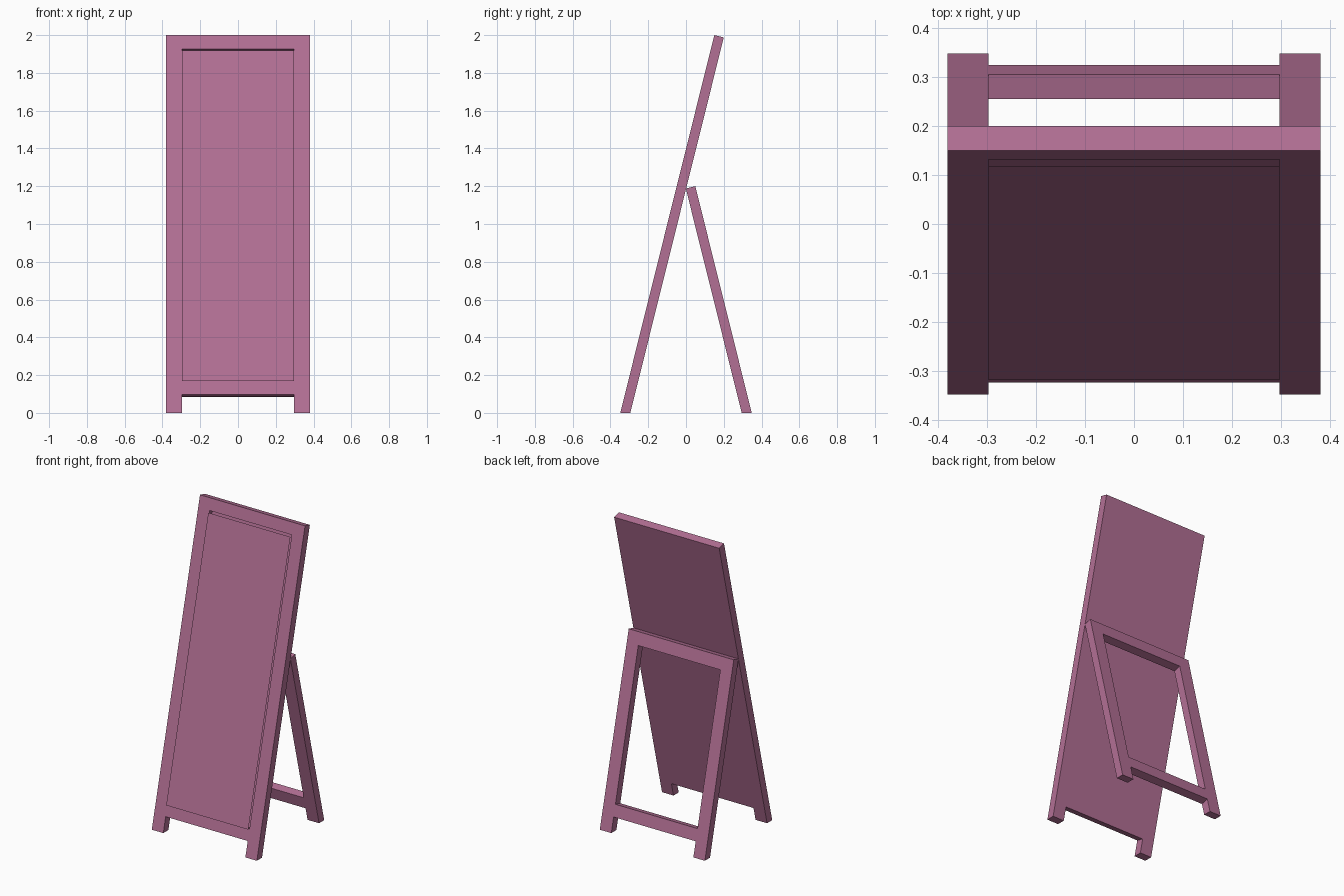
import bpy, bmesh, math

if "Cube" in bpy.data.objects:
    bpy.data.objects.remove(bpy.data.objects["Cube"])

TAN = 0.249                       # lean of both frames
A = math.atan(TAN)
SIN, COS = math.sin(A), math.cos(A)
THICK = 0.0515
Y0 = -0.348                       # outer face of a frame where it meets the ground
XS = [-0.38, -0.297, 0.297, 0.38]

mat = bpy.data.materials.new("painted_wood")
mat.diffuse_color = (0.45, 0.16, 0.30, 1)
mat.use_nodes = True
mat.node_tree.nodes["Principled BSDF"].inputs["Base Color"].default_value = mat.diffuse_color


def leaning(x, z, t, side):
    """Point on a leaning frame: z on the outer face, t is the depth behind it."""
    if z == 0:                    # feet are cut level with the ground
        return (x, side * (Y0 + t / COS), 0)
    return (x, side * (Y0 + z * TAN + t * COS), z - t * SIN)


def finish(name, bm):
    me = bpy.data.meshes.new(name)
    bm.to_mesh(me)
    bm.free()
    me.materials.append(mat)
    ob = bpy.data.objects.new(name, me)
    bpy.context.collection.objects.link(ob)
    return ob


def leaning_frame(name, zs, centre_depth, side):
    """Frame of stiles and rails; the centre is sunk to centre_depth (THICK = open)."""
    bm = bmesh.new()
    verts = {}

    def v(i, j, t):
        if (i, j, t) not in verts:
            verts[i, j, t] = bm.verts.new(leaning(XS[i], zs[j], t, side))
        return verts[i, j, t]

    def depth(i, j):
        if not (0 <= i < 3 and 0 <= j < 4) or (i, j) == (1, 0):
            return THICK          # outside, or the notch between the feet
        return centre_depth if (i, j) == (1, 2) else 0

    def wall(p, q, a, b):
        if a != b:
            bm.faces.new([v(*p, a), v(*q, a), v(*q, b), v(*p, b)])

    for i in range(-1, 3):
        for j in range(-1, 4):
            d = depth(i, j)
            if d < THICK:
                ring = [(i, j), (i + 1, j), (i + 1, j + 1), (i, j + 1)]
                bm.faces.new([v(*p, d) for p in ring])
                bm.faces.new([v(*p, THICK) for p in reversed(ring)])
            if 0 <= j:
                wall((i + 1, j), (i + 1, j + 1), d, depth(i + 1, j))
            if 0 <= i:
                wall((i, j + 1), (i + 1, j + 1), d, depth(i, j + 1))
    bmesh.ops.recalc_face_normals(bm, faces=bm.faces)
    bmesh.ops.dissolve_limit(bm, angle_limit=0.01, verts=bm.verts, edges=bm.edges)
    return finish(name, bm)


# Tall front board with a shallow recess
leaning_frame("front_board", [0, 0.098, 0.17, 1.926, 2.0], 0.03, 1)

# Open rear support, leaning the other way
leaning_frame("rear_support", [0, 0.096, 0.172, 1.12, 1.2], THICK, -1)

# Thin writing sheet just ahead of the recess
bm = bmesh.new()
bm.faces.new([bm.verts.new(p) for p in (
    (XS[1], -0.318, 0.17), (XS[2], -0.318, 0.17),
    (XS[2], 0.117, 1.918), (XS[1], 0.117, 1.918))])
finish("writing_sheet", bm)
